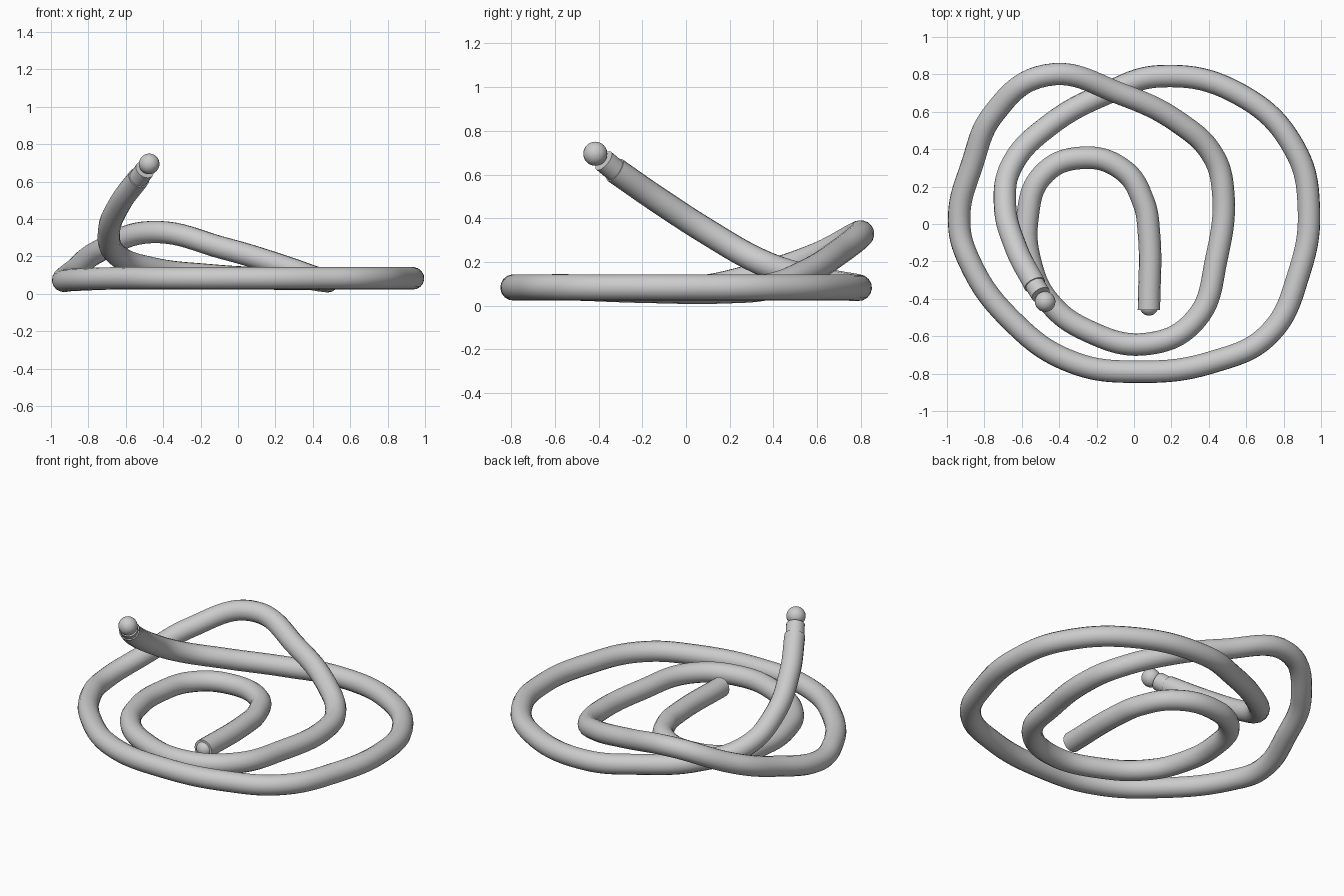
import bpy
from mathutils import Vector

if "Cube" in bpy.data.objects:
    bpy.data.objects.remove(bpy.data.objects["Cube"])

R = 0.06   # hose radius
Z = 0.083  # resting height of the hose centre line

# centre line of the hose, from the inner end to the raised end
path = [
    (0.08, -0.46, Z), (0.08, -0.05, Z), (0.05, 0.12, Z), (-0.06, 0.29, Z),
    (-0.29, 0.353, Z), (-0.49, 0.26, Z), (-0.57, 0.03, Z), (-0.55, -0.22, Z),
    (-0.46, -0.41, Z), (-0.25, -0.57, Z), (0.08, -0.64, Z), (0.33, -0.51, Z),
    (0.44, -0.19, 0.072), (0.475, 0.19, 0.07), (0.42, 0.37, 0.085),
    (0.25, 0.535, 0.145), (-0.07, 0.695, 0.242), (-0.47, 0.795, 0.33),
    (-0.75, 0.59, 0.225), (-0.865, 0.32, 0.135), (-0.935, 0.02, 0.073),
    (-0.88, -0.2, 0.075), (-0.65, -0.52, Z), (-0.34, -0.735, Z), (0.03, -0.79, Z),
    (0.43, -0.735, Z), (0.72, -0.59, Z), (0.88, -0.27, Z), (0.935, 0.08, Z),
    (0.86, 0.4, Z), (0.57, 0.69, Z), (0.14, 0.79, Z), (-0.155, 0.695, 0.1),
    (-0.45, 0.53, 0.135), (-0.65, 0.32, 0.21), (-0.69, 0.11, 0.33),
    (-0.63, -0.13, 0.485), (-0.53, -0.325, 0.62),
]


# hose swept along a smooth curve
curve = bpy.data.curves.new("hose", 'CURVE')
curve.dimensions = '3D'
curve.bevel_depth = R
curve.bevel_resolution = 6
curve.resolution_u = 10
curve.use_fill_caps = True
spline = curve.splines.new('BEZIER')
spline.bezier_points.add(len(path) - 1)
for bp, co in zip(spline.bezier_points, path):
    bp.co = co
    bp.handle_left_type = bp.handle_right_type = 'AUTO'
hose = bpy.data.objects.new("hose", curve)
bpy.context.collection.objects.link(hose)
bpy.context.view_layer.objects.active = hose
hose.select_set(True)
bpy.ops.object.convert(target='MESH')
bpy.ops.object.shade_smooth_by_angle()


def ball(name, centre, radius):
    bpy.ops.mesh.primitive_uv_sphere_add(segments=24, ring_count=16,
                                         radius=radius, location=centre)
    bpy.context.object.name = name
    bpy.ops.object.shade_smooth()


# rounded plug at the inner end
ball("inner_end_plug", (0.08, -0.44, Z), 0.05)

# collar and ball tip on the raised end
a, b = Vector(path[-1]), Vector((-0.475, -0.415, 0.695))
d = b - a
bpy.ops.mesh.primitive_cylinder_add(vertices=24, radius=0.053, depth=0.085,
                                    location=a + d * 0.25)
collar = bpy.context.object
collar.name = "nozzle_collar"
collar.rotation_euler = d.to_track_quat('Z', 'Y').to_euler()
bpy.ops.object.shade_smooth_by_angle()
ball("nozzle_tip", b, 0.055)
